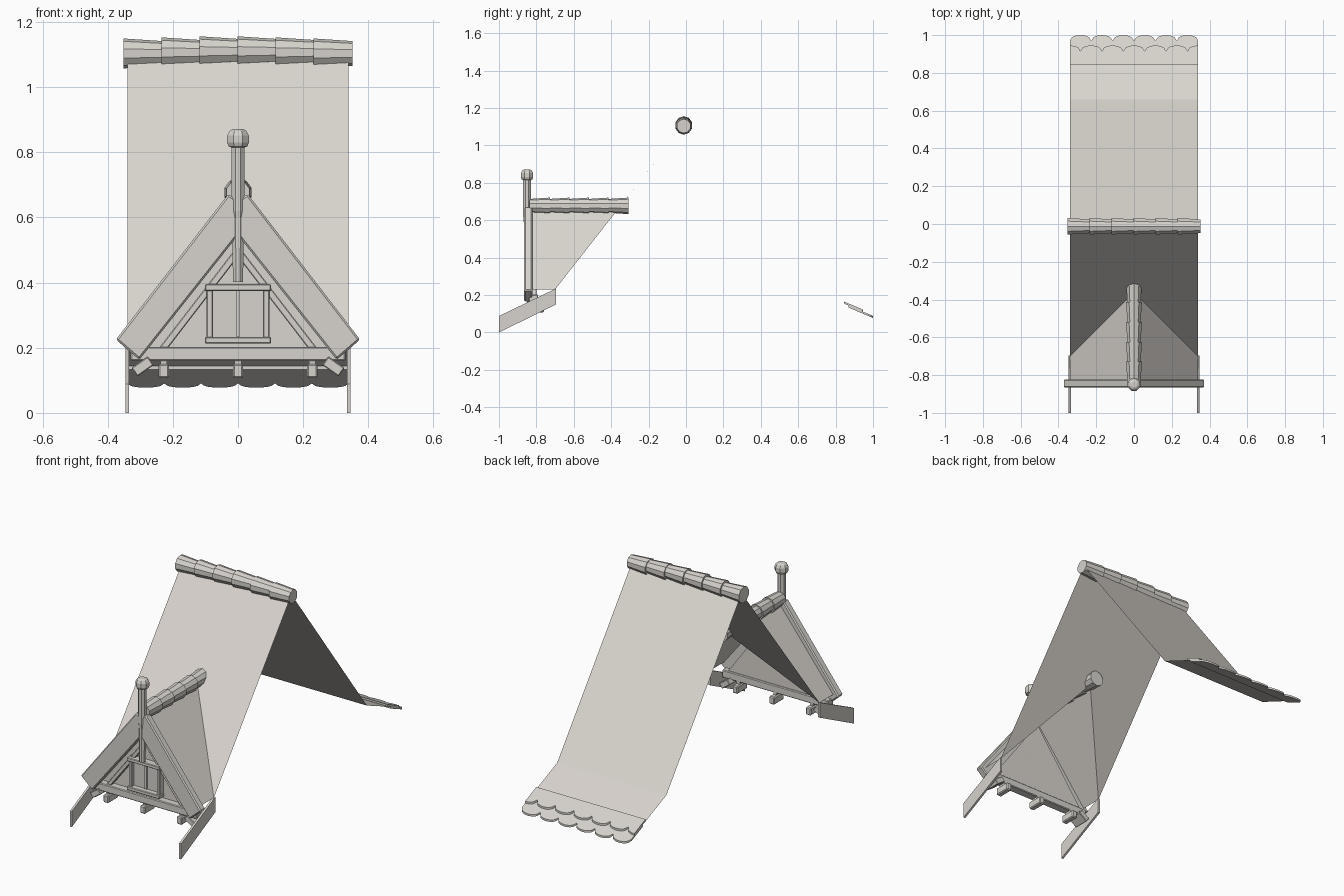
import bpy, bmesh, math
from mathutils import Vector, Matrix

if "Cube" in bpy.data.objects:
    bpy.data.objects.remove(bpy.data.objects["Cube"])


def material(name, rgb):
    m = bpy.data.materials.new(name)
    m.diffuse_color = (*rgb, 1)
    m.use_nodes = True
    m.node_tree.nodes["Principled BSDF"].inputs["Base Color"].default_value = m.diffuse_color
    return m


ROOF = material("warm pale grey", (0.70, 0.665, 0.62))
TRIM = material("pale grey", (0.68, 0.655, 0.615))


def finish(name, bm, mat, bevel=0):
    me = bpy.data.meshes.new(name)
    bm.to_mesh(me)
    bm.free()
    me.materials.append(mat)
    ob = bpy.data.objects.new(name, me)
    bpy.context.collection.objects.link(ob)
    if bevel:
        b = ob.modifiers.new("soft edges", "BEVEL")
        b.width, b.segments = bevel, 1
    return ob


def sheet(name, quads, mat=ROOF):
    bm = bmesh.new()
    for q in quads:
        bm.faces.new([bm.verts.new(v) for v in q])
    bmesh.ops.remove_doubles(bm, verts=bm.verts, dist=1e-4)
    return finish(name, bm, mat)


def prism(name, pts, a, b, axis, mat=TRIM, bevel=0):
    """Extrude a 2D outline from a to b along x (points y,z) or y (points x,z)."""
    bm = bmesh.new()
    place = (lambda p, d: (d, p[0], p[1])) if axis == "x" else (lambda p, d: (p[0], d, p[1]))
    lo = [bm.verts.new(place(p, a)) for p in pts]
    hi = [bm.verts.new(place(p, b)) for p in pts]
    bm.faces.new(lo)
    bm.faces.new(hi[::-1])
    for i in range(len(pts)):
        j = (i + 1) % len(pts)
        bm.faces.new((lo[i], hi[i], hi[j], lo[j]))
    bmesh.ops.recalc_face_normals(bm, faces=bm.faces)
    return finish(name, bm, mat, bevel)


def bar(name, x0, x1, z0, z1, y0, y1, bevel=0.003):
    return prism(name, [(x0, z0), (x1, z0), (x1, z1), (x0, z1)], y0, y1, "y", TRIM, bevel)


def tilted_bar(name, p, q, w, y0, y1, bevel=0.003):
    p, q = Vector(p), Vector(q)
    d = (q - p).normalized()
    n = Vector((-d.y, d.x)) * w / 2
    return prism(name, [p - n, q - n, q + n, p + n], y0, y1, "y", TRIM, bevel)


def tile_chain(name, start, end, count, r_big, r_small, sag=0):
    """Row of overlapping tapered round ridge tiles, wide end towards start."""
    start, end = Vector(start), Vector(end)
    step = (end - start) / count
    turn = step.to_track_quat("Z", "Y").to_matrix().to_4x4()
    bm = bmesh.new()
    for i in range(count):
        mid = start + step * (i + 0.5)
        mid.z += sag * (1 - abs(2 * (i + 0.5) / count - 1))
        bmesh.ops.create_cone(bm, cap_ends=True, segments=10, radius1=r_big, radius2=r_small,
                              depth=step.length * 1.03, matrix=Matrix.Translation(mid) @ turn)
    return finish(name, bm, TRIM)


W = 0.34
RIDGE = (-0.01, 1.11)

# Main roof: front slope with a triangular opening behind the dormer
sheet("front_roof_slope", [
    [(s * W, -0.70, 0.23), (0, -0.363, 0.66), (0, *RIDGE), (s * W, *RIDGE)][::-s] for s in (-1, 1)])

# Main roof: back slope and flared eave
back = [RIDGE, (0.66, 0.23), (0.86, 0.147)]
sheet("back_roof_slope", [
    [(-W, *a), (-W, *b), (W, *b), (W, *a)] for a, b in zip(back, back[1:])])


# Scalloped shingle courses on the back eave
def shingle_course(name, y0, y1, lift, shift):
    bm = bmesh.new()
    n, rows = 60, []
    width = 2 * W / 6
    for i in range(n + 1):
        x = -W + 2 * W * i / n
        u = ((x + W) / width + shift) % 1 * 2 - 1
        ye = y1 - 0.03 * (1 - math.sqrt(max(0, 1 - u * u)))
        z = lambda y: 0.23 - (y - 0.66) * 0.425 + lift
        rows.append([bm.verts.new(v) for v in (
            (x, y0, z(y0)), (x, ye, z(ye)), (x, ye, z(ye) - 0.011), (x, y0, z(y0) - 0.011))])
    for a, b in zip(rows, rows[1:]):
        for k in range(4):
            bm.faces.new((a[k], b[k], b[(k + 1) % 4], a[(k + 1) % 4]))
    bm.faces.new(rows[0])
    bm.faces.new(rows[-1][::-1])
    bmesh.ops.recalc_face_normals(bm, faces=bm.faces)
    finish(name, bm, TRIM)


shingle_course("lower_shingles", 0.87, 1.0, 0.003, 0)
shingle_course("upper_shingles", 0.845, 0.945, 0.014, 0.5)

# Ridge tiles on the main roof and the dormer
tile_chain("main_ridge_tiles", (-0.35, -0.012, 1.102), (0.35, -0.012, 1.102), 6, 0.046, 0.038, 0.01)
tile_chain("dormer_ridge_tiles", (0, -0.31, 0.677), (0, -0.835, 0.677), 5, 0.044, 0.037)

# Dormer roof planes and gable wall
sheet("dormer_roof", [
    [(0, -0.83, 0.66), (s * W, -0.83, 0.23), (s * W, -0.70, 0.23), (0, -0.363, 0.66)][::s]
    for s in (-1, 1)])
sheet("gable_wall", [[(-0.32, -0.80, 0.17), (0.32, -0.80, 0.17), (0, -0.80, 0.61)]])

# Parts mirrored left and right
for s, side in ((-1, "left"), (1, "right")):
    prism(f"{side}_eave_board", [(-1, 0), (-0.695, 0.15), (-0.695, 0.235), (-1, 0.088)],
          s * 0.334, s * 0.346, "x")
    prism(f"{side}_bargeboard",
          [(0, 0.545), (s * 0.303, 0.163), (s * 0.375, 0.225), (s * 0.03, 0.672), (0, 0.652)],
          -0.865, -0.822, "y", TRIM, 0.006)
    tilted_bar(f"{side}_gable_strut", (s * 0.232, 0.195), (s * 0.005, 0.49), 0.022, -0.825, -0.80)
    tilted_bar(f"{side}_purlin_end", (s * 0.318, 0.125), (s * 0.268, 0.160), 0.032, -0.85, -0.76)
    bar(f"{side}_window_stile", s * 0.077, s * 0.097, 0.225, 0.385, -0.835, -0.80)

# Gable sill beam and joist ends
bar("sill_beam", -0.33, 0.33, 0.16, 0.203, -0.84, -0.79, 0.004)
for i, x in enumerate((-0.228, 0, 0.228)):
    bar(f"joist_end_{i + 1}", x - 0.016, x + 0.016, 0.107, 0.15, -0.85, -0.76, 0.005)
    bar(f"joist_hanger_{i + 1}", x - 0.01, x + 0.01, 0.145, 0.17, -0.83, -0.79, 0)

# Window
bar("window_pane", -0.08, 0.08, 0.23, 0.38, -0.813, -0.802, 0)
bar("window_top_rail", -0.102, 0.102, 0.375, 0.395, -0.845, -0.80)
bar("window_bottom_rail", -0.102, 0.102, 0.213, 0.233, -0.845, -0.80)
bar("window_mullion", -0.006, 0.006, 0.235, 0.375, -0.822, -0.81, 0)

# Finial post with a rounded cap
bm = bmesh.new()
profile = [(0.402, 0.017), (0.60, 0.019), (0.62, 0.022), (0.815, 0.022),
           (0.818, 0.031), (0.83, 0.036), (0.852, 0.036), (0.866, 0.028), (0.872, 0.017)]
rings = [[bm.verts.new((r * math.cos(math.tau * (k + 0.5) / 8),
                        -0.85 + r * math.sin(math.tau * (k + 0.5) / 8), z))
          for k in range(8)] for z, r in profile]
for a, b in zip(rings, rings[1:]):
    for k in range(8):
        bm.faces.new((a[k], a[(k + 1) % 8], b[(k + 1) % 8], b[k]))
bm.faces.new(rings[0][::-1])
bm.faces.new(rings[-1])
finish("finial_post", bm, TRIM)
